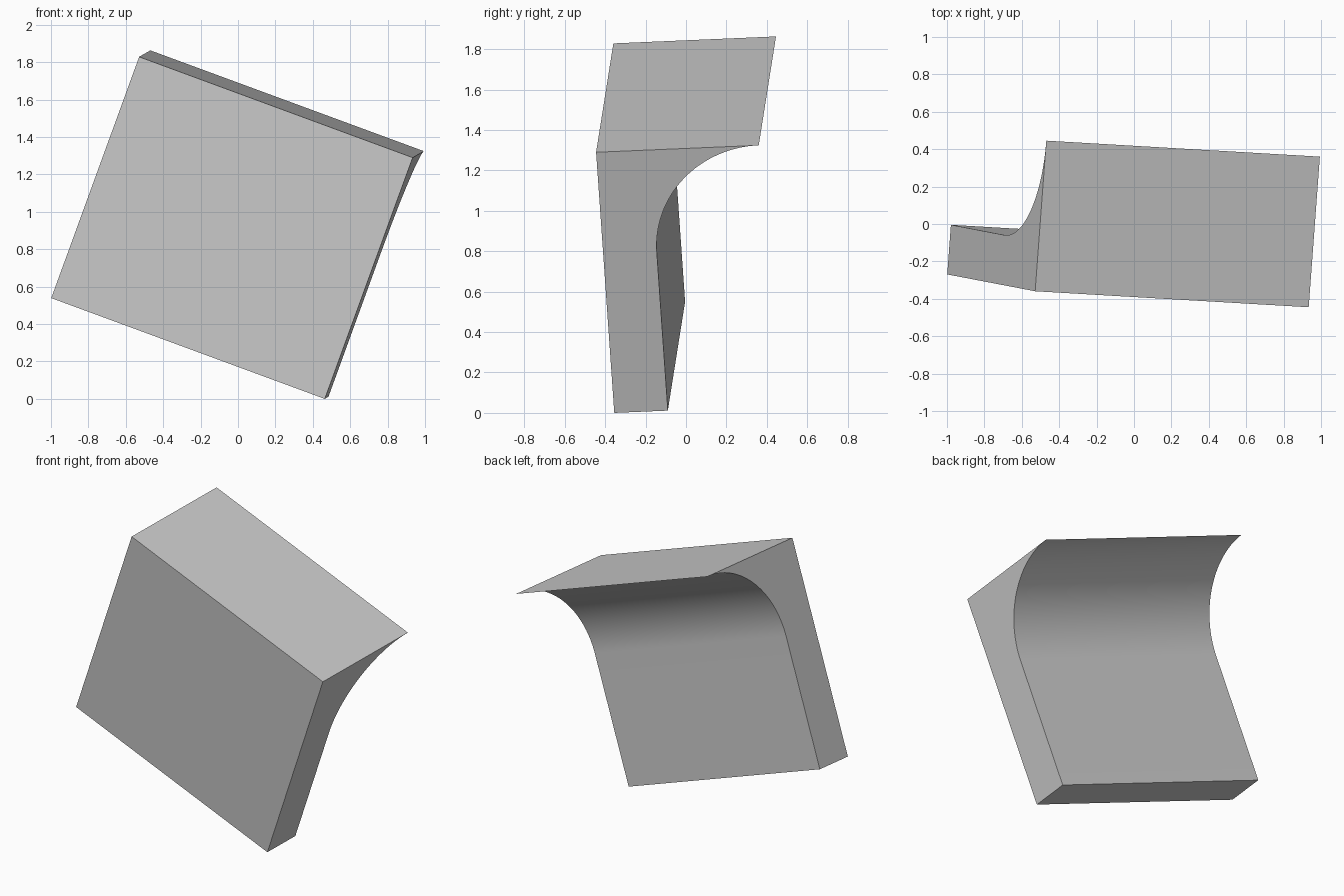
import bpy, bmesh, math
from mathutils import Matrix, Vector

cube = bpy.data.objects.get("Cube")
if cube:
    bpy.data.objects.remove(cube, do_unlink=True)

# Plain grey finish
grey = bpy.data.materials.new("grey")
grey.use_nodes = True
colour = (0.6, 0.6, 0.6, 1)
grey.diffuse_color = colour
grey.node_tree.nodes["Principled BSDF"].inputs["Base Color"].default_value = colour

# Block size: length, depth of the top ledge, height, thickness of the wall
LENGTH, DEPTH, HEIGHT, WALL = 1.561, 0.808, 1.376, 0.266
RADIUS = DEPTH - WALL
STEPS = 32

# Tilted frame: origin at the lowest corner, axes along length, depth and height
origin = Vector((0.464, -0.355, 0))
up = Vector((0.47, -0.09, 1.29)).normalized()
along = Vector((-1.46, 0.085, 0.545))
along = (along - up * along.dot(up)).normalized()
back = along.cross(up)
frame = Matrix((along, back, up)).transposed().to_4x4()
frame.translation = origin

# Cross-section: straight wall running into a quarter-round cove under the ledge
profile = [(WALL, 0), (0, 0), (0, HEIGHT)]
for i in range(STEPS + 1):
    a = math.pi / 2 * (1 + i / STEPS)
    profile.append((DEPTH + RADIUS * math.cos(a),
                    HEIGHT - RADIUS + RADIUS * math.sin(a)))

# Extrude the section along the length, then tilt it
bm = bmesh.new()
end = bm.faces.new([bm.verts.new((0, y, z)) for y, z in profile])
ext = bmesh.ops.extrude_face_region(bm, geom=[end])
moved = [g for g in ext["geom"] if isinstance(g, bmesh.types.BMVert)]
bmesh.ops.translate(bm, verts=moved, vec=(LENGTH, 0, 0))
bm.transform(frame)
bmesh.ops.recalc_face_normals(bm, faces=bm.faces)

mesh = bpy.data.meshes.new("cove_block")
bm.to_mesh(mesh)
bm.free()
mesh.materials.append(grey)
block = bpy.data.objects.new("cove_block", mesh)
bpy.context.collection.objects.link(block)

# Smooth cove, sharp corners
bpy.ops.object.select_all(action="DESELECT")
block.select_set(True)
bpy.context.view_layer.objects.active = block
bpy.ops.object.shade_smooth_by_angle(angle=math.radians(30))
